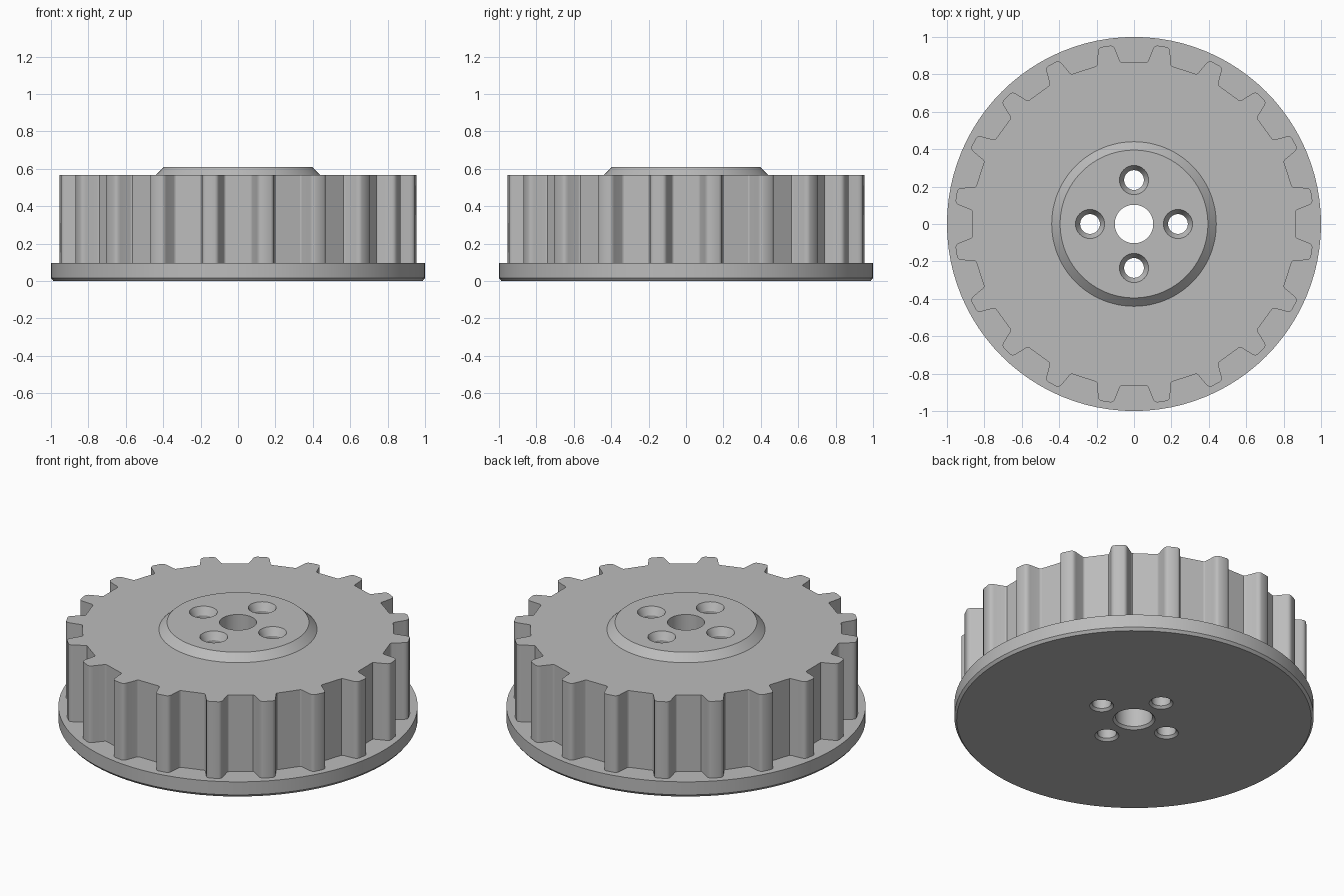
import bpy, bmesh, math

if "Cube" in bpy.data.objects:
    bpy.data.objects.remove(bpy.data.objects["Cube"])

TEETH = 20
Z_FLANGE, Z_DRUM, Z_HUB = 0.096, 0.567, 0.61

metal = bpy.data.materials.new("grey metal")
metal.diffuse_color = (0.5, 0.5, 0.5, 1)
metal.use_nodes = True
metal.node_tree.nodes["Principled BSDF"].inputs["Base Color"].default_value = metal.diffuse_color


def circle(r, z, cx=0, cy=0, n=96):
    return [(cx + r * math.cos(2 * math.pi * i / n),
             cy + r * math.sin(2 * math.pi * i / n), z) for i in range(n)]


def toothed(z):
    # one groove as (sideways, radial) points, repeated around the axis
    half = [(0.068, 0.865), (0.073, 0.868), (0.077, 0.874), (0.1, 0.932),
            (0.106, 0.944), (0.114, 0.951), (0.125, 0.954)]
    groove = [(-s, r) for s, r in reversed(half)] + half
    pts = []
    for k in range(TEETH):
        a = 2 * math.pi * k / TEETH
        c, s = math.cos(a), math.sin(a)
        pts += [(r * c - t * s, r * s + t * c, z) for t, r in groove]
    return pts


def walls(bm, rings):
    # skin a list of rings: rising rings face outward, falling rings inward
    loops = [[bm.verts.new(p) for p in ring] for ring in rings]
    for a, b in zip(loops, loops[1:]):
        n = len(a)
        for i in range(n):
            j = (i + 1) % n
            bm.faces.new((a[i], a[j], b[j], b[i]))


def cap(bm, rings, up):
    # flat face bounded by the first ring, pierced by the others
    edges = []
    for ring in rings:
        vs = [bm.verts.new(p) for p in ring]
        edges += [bm.edges.new((vs[i], vs[(i + 1) % len(vs)])) for i in range(len(vs))]
    res = bmesh.ops.triangle_fill(bm, edges=edges, use_beauty=True, normal=(0, 0, up))
    for f in res["geom"]:
        if isinstance(f, bmesh.types.BMFace):
            f.normal_update()
            if f.normal.z * up < 0:
                f.normal_flip()


def finish(bm, name):
    bmesh.ops.remove_doubles(bm, verts=bm.verts, dist=1e-5)
    mesh = bpy.data.meshes.new(name)
    bm.to_mesh(mesh)
    bm.free()
    mesh.materials.append(metal)
    ob = bpy.data.objects.new(name, mesh)
    bpy.context.collection.objects.link(ob)
    bpy.ops.object.select_all(action='DESELECT')
    ob.select_set(True)
    bpy.context.view_layer.objects.active = ob
    bpy.ops.object.shade_smooth_by_angle(angle=math.radians(30))


# bores as (x, y, sides, [(radius, z) from top to bottom])
bores = [(0, 0, 48, [(0.103, Z_HUB), (0.103, 0.014), (0.117, 0)])]
bolt = [(0.078, Z_HUB), (0.062, Z_HUB - 0.03), (0.053, Z_HUB - 0.045),
        (0.053, 0.014), (0.067, 0)]
for k in range(4):
    a = k * math.pi / 2
    bores.append((0.235 * math.cos(a), 0.235 * math.sin(a), 32, bolt))


def openings(index):
    return [circle(p[index][0], p[index][1], x, y, n) for x, y, n, p in bores]


# flange: underside, chamfered rim and ledge around the teeth
bm = bmesh.new()
cap(bm, [circle(0.987, 0)] + openings(-1), -1)
walls(bm, [circle(0.987, 0), circle(1, 0.016), circle(1, Z_FLANGE)])
cap(bm, [circle(1, Z_FLANGE), toothed(Z_FLANGE)], 1)
finish(bm, "flange")

# toothed drum
bm = bmesh.new()
walls(bm, [toothed(Z_FLANGE), toothed(Z_DRUM)])
cap(bm, [toothed(Z_DRUM), circle(0.44, Z_DRUM)], 1)
finish(bm, "toothed_drum")

# raised hub with sloped edge
bm = bmesh.new()
walls(bm, [circle(0.44, Z_DRUM), circle(0.395, Z_HUB)])
cap(bm, [circle(0.395, Z_HUB)] + openings(0), 1)
finish(bm, "hub")

# shaft bore and bolt holes
for i, (x, y, n, prof) in enumerate(bores):
    bm = bmesh.new()
    walls(bm, [circle(r, z, x, y, n) for r, z in prof])
    finish(bm, "shaft_bore" if i == 0 else f"bolt_hole_{i}")
